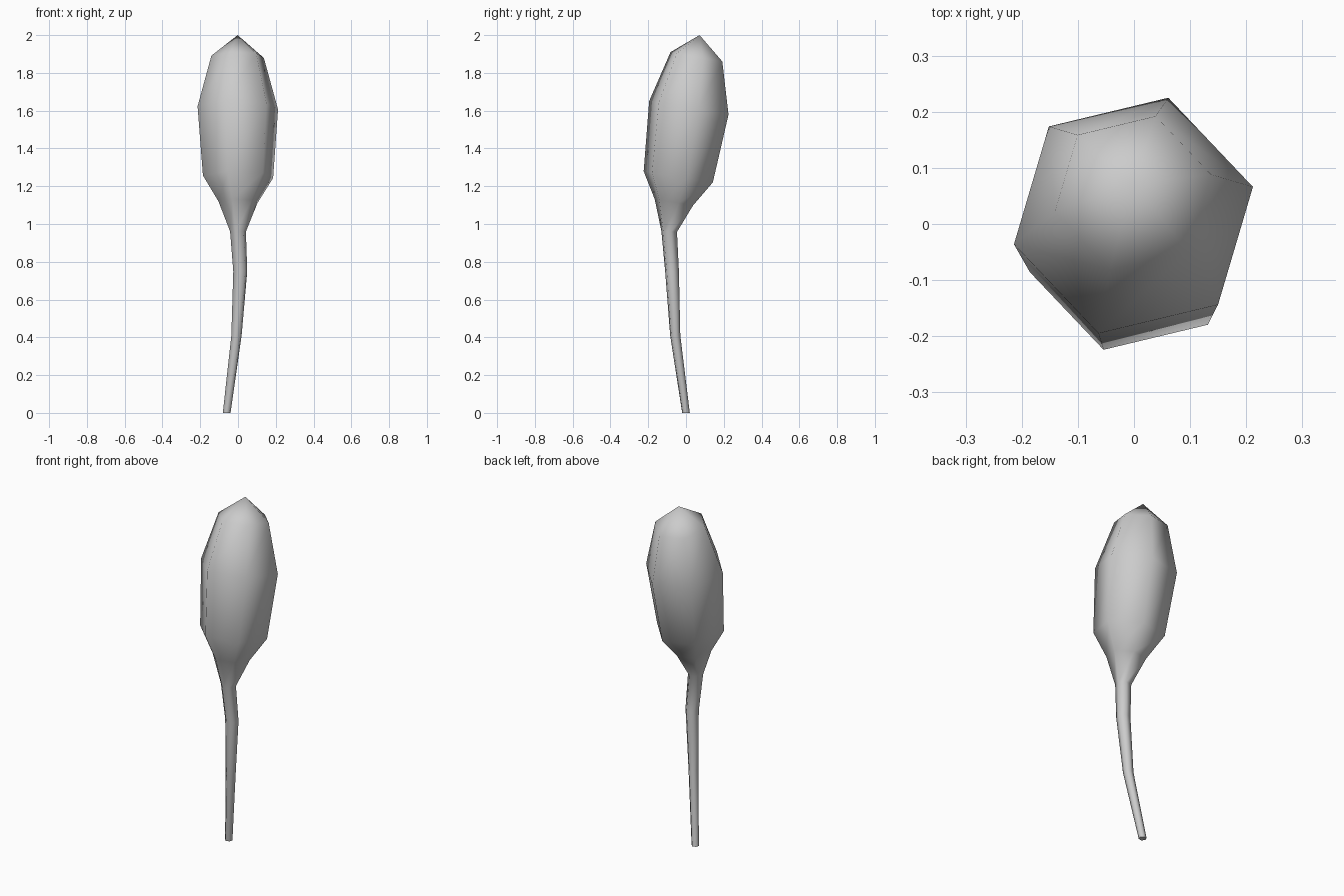
import bpy, bmesh, math

if "Cube" in bpy.data.objects:
    bpy.data.objects.remove(bpy.data.objects["Cube"])

SIDES = 6
PHASE = math.radians(13.5)

# rings: centre x, y, z, radius, slope of the ring plane along y
rings = [
    (-0.060, 0.000, 0.00, 0.021, 0.0),
    (-0.008, -0.057, 0.41, 0.028, 0.0),
    (0.012, -0.074, 0.75, 0.038, 0.0),
    (0.000, -0.089, 0.96, 0.043, -0.05),
    (0.000, -0.064, 1.115, 0.106, -0.16),
    (0.000, -0.041, 1.25, 0.191, -0.16),
    (-0.001, 0.015, 1.615, 0.219, -0.17),
    (-0.002, 0.055, 1.885, 0.143, -0.18),
]
TIP = (-0.002, 0.072, 2.0)

bm = bmesh.new()

# stem and seed head: one tapering six-sided loft
loops = []
for cx, cy, cz, r, slope in rings:
    loop = []
    for i in range(SIDES):
        a = PHASE + i * math.tau / SIDES
        dx, dy = r * math.cos(a), r * math.sin(a)
        loop.append(bm.verts.new((cx + dx, cy + dy, cz + dy * slope)))
    loops.append(loop)
for low, high in zip(loops, loops[1:]):
    for i in range(SIDES):
        j = (i + 1) % SIDES
        bm.faces.new((low[i], low[j], high[j], high[i]))

# pointed tip
tip = bm.verts.new(TIP)
for i in range(SIDES):
    bm.faces.new((loops[-1][i], loops[-1][(i + 1) % SIDES], tip))

# flat foot of the stem
foot = bm.faces.new(list(reversed(loops[0])))

for f in bm.faces:
    f.smooth = f is not foot
for e in foot.edges:
    e.smooth = False

mesh = bpy.data.meshes.new("reed_stem_and_head")
bm.to_mesh(mesh)
bm.free()
bpy.context.collection.objects.link(bpy.data.objects.new("reed_stem_and_head", mesh))
